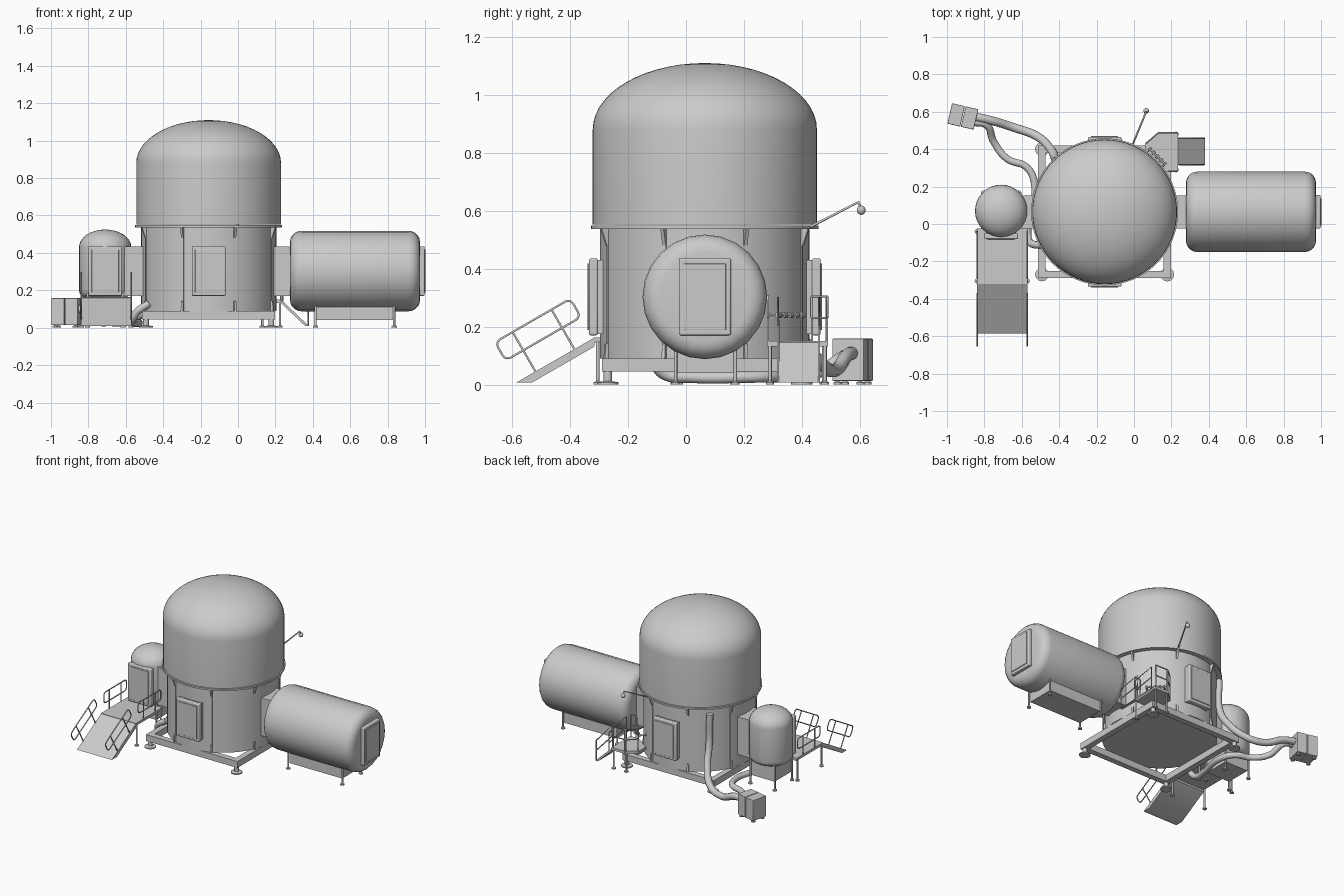
import bpy, bmesh
from math import sin, cos, pi, radians
from mathutils import Vector

if "Cube" in bpy.data.objects:
    bpy.data.objects.remove(bpy.data.objects["Cube"])

grey = bpy.data.materials.new("light grey")
grey.use_nodes = True
COLOUR = (0.6, 0.6, 0.6, 1)
grey.diffuse_color = COLOUR
grey.node_tree.nodes["Principled BSDF"].inputs["Base Color"].default_value = COLOUR

CX, CY = -0.157, 0.065      # main tank axis


def finish(name, data, loc=(0, 0, 0), rot=(0, 0, 0)):
    ob = bpy.data.objects.new(name, data)
    data.materials.append(grey)
    ob.location, ob.rotation_euler = loc, rot
    bpy.context.collection.objects.link(ob)
    return ob


def to_mesh(name, bm):
    bmesh.ops.recalc_face_normals(bm, faces=bm.faces)
    me = bpy.data.meshes.new(name)
    bm.to_mesh(me)
    bm.free()
    return me


def box(name, size, loc, rot=(0, 0, 0), bevel=0):
    bm = bmesh.new()
    bmesh.ops.create_cube(bm, size=1)
    bmesh.ops.scale(bm, vec=size, verts=bm.verts)
    ob = finish(name, to_mesh(name, bm), loc, rot)
    if bevel:
        mod = ob.modifiers.new("bevel", "BEVEL")
        mod.width, mod.segments = bevel, 3
    return ob


def span(name, x, y, z):
    """Box given by its extents."""
    ends = (x, y, z)
    return box(name, [b - a for a, b in ends], [(a + b) / 2 for a, b in ends])


def lathe(name, profile, loc, rot=(0, 0, 0), sides=48):
    """Revolve (radius, height) points about the local z axis."""
    bm = bmesh.new()
    vs = [bm.verts.new((r, 0, z)) for r, z in profile]
    edges = [bm.edges.new(p) for p in zip(vs, vs[1:])]
    bmesh.ops.spin(bm, geom=vs + edges, cent=(0, 0, 0), axis=(0, 0, 1),
                   angle=2 * pi, steps=sides)
    bmesh.ops.remove_doubles(bm, verts=bm.verts, dist=0.0002)
    return finish(name, to_mesh(name, bm), loc, rot)


def arc(r, z, a, b, start, end, n=8):
    """Elliptic arc of profile points, angles in degrees."""
    angles = [radians(start + (end - start) * i / n) for i in range(n + 1)]
    return [(r + a * cos(t), z + b * sin(t)) for t in angles]


def prism(name, points, z0, z1, loc=(0, 0, 0), rot=(0, 0, 0)):
    bm = bmesh.new()
    face = bm.faces.new([bm.verts.new((x, y, z0)) for x, y in points])
    new = bmesh.ops.extrude_face_region(bm, geom=[face])["geom"]
    bmesh.ops.translate(bm, vec=(0, 0, z1 - z0),
                        verts=[v for v in new if isinstance(v, bmesh.types.BMVert)])
    return finish(name, to_mesh(name, bm), loc, rot)


def tube(name, points, r, closed=False, smooth=False):
    cu = bpy.data.curves.new(name, "CURVE")
    cu.dimensions, cu.bevel_depth = "3D", r
    cu.bevel_resolution, cu.use_fill_caps = (3 if smooth else 1), True
    sp = cu.splines.new("BEZIER" if smooth else "POLY")
    pts = sp.bezier_points if smooth else sp.points
    pts.add(len(points) - 1)
    for p, co in zip(pts, points):
        if smooth:
            p.co, p.handle_left_type, p.handle_right_type = co, "AUTO", "AUTO"
        else:
            p.co = (*co, 1)
    sp.use_cyclic_u = closed
    return finish(name, cu)


def rail(name, origin, u, v, length, low, high, posts, c=0.02):
    """Rounded loop rail standing on posts; u runs along it, v points up."""
    o, u, v = Vector(origin), Vector(u).normalized(), Vector(v).normalized()
    ring = []
    for cu_, cv, start in ((length - c, high - c, 0), (c, high - c, 90),
                           (c, low + c, 180), (length - c, low + c, 270)):
        for p, q in arc(cu_, cv, c, c, start, start + 90, 3):
            ring.append(o + u * p + v * q)
    tube(name + "_loop", ring, 0.004, closed=True)
    for p in posts:
        tube(name + "_post", [o + u * p, o + u * p + v * high], 0.004)


def hatch(name, loc, angle):
    """Door surround with a raised rounded panel, facing the given angle."""
    n = Vector((cos(angle), sin(angle), 0))
    box(name + "_surround", (0.03, 0.18, 0.265), loc, (0, 0, angle), 0.006)
    panel = box(name + "_panel", (0.145, 0.23, 0.006), Vector(loc) + n * 0.017,
                (pi / 2, 0, angle + pi / 2))
    mod = panel.modifiers.new("corners", "BEVEL")
    mod.width, mod.segments, mod.affect = 0.002, 2, "EDGES"


def leg(name, x, y, top, r=0.006, foot=0.014):
    lathe(name, [(0, 0), (foot, 0), (foot, 0.008), (r, 0.012), (r, top), (0, top)],
          (x, y, 0), sides=12)


# Main tank: lower drum, wider upper shell with dome, and ring between them
lathe("lower_drum", [(0, 0.09), (0.362, 0.09), (0.362, 0.55), (0, 0.55)], (CX, CY, 0))
lathe("upper_shell", [(0, 0.552), (0.387, 0.552)]
      + arc(0, 0.88, 0.387, 0.23, 0, 90, 14), (CX, CY, 0), sides=64)
lathe("shell_ring", [(0.35, 0.537), (0.393, 0.537), (0.393, 0.549), (0.35, 0.549)],
      (CX, CY, 0), sides=64)

# Brackets round the drum
for i in range(8):
    a = radians(22.5 + 45 * i)
    for name, outline in (
            ("upper_bracket", [(0.355, 0.48), (0.368, 0.48), (0.388, 0.54), (0.355, 0.54)]),
            ("lower_bracket", [(0.355, 0.07), (0.378, 0.07), (0.372, 0.14), (0.355, 0.15)]),
            ("drum_rib", [(0.355, 0.14), (0.365, 0.14), (0.365, 0.5), (0.355, 0.5)])):
        prism(name, outline, -0.006, 0.006, (CX, CY, 0), (pi / 2, 0, a))

# Square base frame with levelling feet
for s in (-1, 1):
    box("frame_side_beam", (0.04, 0.71, 0.045), (CX + s * 0.335, CY, 0.0675))
    box("frame_cross_beam", (0.63, 0.04, 0.045), (CX, CY + s * 0.335, 0.0675))
    for t in (-1, 1):
        leg("frame_foot", CX + s * 0.335, CY + t * 0.335, 0.05, 0.015, 0.037)

# Hatches and passages
hatch("front_hatch", (CX, -0.32, 0.303), -pi / 2)
hatch("back_hatch", (CX, 0.45, 0.303), pi / 2)
hatch("end_hatch", (0.982, CY, 0.303), 0)
hatch("entry_hatch", (-0.71, -0.065, 0.303), -pi / 2)
span("left_passage", (0.17, 0.3), (-0.023, 0.153), (0.17, 0.435))
span("right_passage", (-0.64, -0.49), (-0.023, 0.153), (0.17, 0.435))
for y, s in ((-0.29, 1), (0.42, -1)):
    span("hatch_neck", (CX - 0.085, CX + 0.085), (y - 0.02, y + 0.02), (0.175, 0.43))

# Horizontal module on its cradle
lathe("side_module", [(0, 0)] + arc(0.155, 0.06, 0.06, 0.06, -90, 0, 5)
      + arc(0.155, 0.635, 0.06, 0.06, 0, 90, 5) + [(0, 0.695)],
      (0.278, CY, 0.303), (0, pi / 2, 0), sides=24)
span("module_cradle", (0.42, 0.83), (-0.03, 0.165), (0.04, 0.15))
for x in (0.415, 0.835):
    for y in (-0.036, 0.17):
        leg("cradle_leg", x, y, 0.15)

# Small upright entry module on its stand
lathe("entry_module", [(0, 0.16)] + arc(0.1, 0.2, 0.04, 0.04, -90, 0, 4)
      + arc(0, 0.43, 0.14, 0.095, 0, 90, 8), (-0.71, 0.07, 0), sides=32)
span("entry_neck", (-0.79, -0.63), (-0.06, 0.05), (0.175, 0.43))
span("entry_stand", (-0.8, -0.62), (-0.02, 0.16), (0.06, 0.19))
for x in (-0.805, -0.615):
    for y in (-0.025, 0.165):
        leg("stand_leg", x, y, 0.19)

# Entry platform, ramp and rails
span("entry_platform", (-0.84, -0.57), (-0.32, -0.025), (0.145, 0.163))
prism("entry_ramp", [(-0.585, 0.008), (-0.53, 0.008), (-0.315, 0.132), (-0.315, 0.163)],
      -0.84, -0.57, (0, 0, 0), (pi / 2, 0, pi / 2))
for x in (-0.838, -0.572):
    for y in (-0.305, -0.04):
        leg("platform_leg", x, y, 0.15)
    rail("platform_rail", (x, -0.29, 0.16), (0, 1, 0), (0, 0, 1), 0.25, 0.06, 0.135,
         (0.06, 0.19))
    rail("ramp_rail", (x, -0.58, 0.01), (0, cos(pi / 6), 0.5), (0, -0.5, cos(pi / 6)),
         0.3, 0.085, 0.158, (0.07, 0.225))

# Rear platform with ramp and rails
prism("rear_platform", [(0.06, 0.43), (0.13, 0.49), (0.235, 0.49), (0.235, 0.28),
                        (0.17, 0.28), (0.06, 0.36)], 0.132, 0.15)
prism("rear_ramp", [(0.23, 0.15), (0.38, 0.008), (0.36, 0.008), (0.23, 0.132)],
      -0.462, -0.315, (0, 0, 0), (pi / 2, 0, 0))
for start, end in (((0.065, 0.432), (0.13, 0.487)), ((0.13, 0.487), (0.232, 0.487)),
                   ((0.185, 0.283), (0.232, 0.283))):
    d = Vector((*end, 0)) - Vector((*start, 0))
    rail("rear_rail", (*start, 0.14), d, (0, 0, 1), d.length, 0.09, 0.165,
         (0.004, d.length - 0.004), 0.008)
for y in (0.318, 0.459):
    tube("rear_ramp_rail", [(0.375, y, 0.01), (0.375, y, 0.15), (0.24, y, 0.3),
                            (0.24, y, 0.14)], 0.004)
    tube("rear_ramp_midrail", [(0.375, y, 0.08), (0.24, y, 0.225)], 0.004)
for x, y in ((0.225, 0.29), (0.225, 0.48), (0.13, 0.475)):
    leg("rear_platform_leg", x, y, 0.14)

# Ribbed roller on the drum above the rear platform
for i in range(5):
    t = (i - 2) * 0.02
    lathe("roller_rib", [(0, -0.007), (0.011, -0.007), (0.011, 0.007), (0, 0.007)],
          (0.125 + t, 0.36 - t, 0.24), (pi / 2, 0, pi / 4), sides=10)
tube("roller_bar", [(0.08, 0.405, 0.24), (0.17, 0.315, 0.24)], 0.005)
for t in (-0.04, 0.04):
    tube("roller_arm", [(0.09 + t, 0.325 - t, 0.24), (0.125 + t, 0.36 - t, 0.24)], 0.004)

# Lamp on an arm
tube("lamp_arm", [(-0.005, 0.43, 0.545), (0.063, 0.595, 0.63), (0.065, 0.605, 0.605)], 0.005)
lathe("lamp", arc(0, 0.602, 0.015, 0.016, -90, 90, 8), (0.065, 0.605, 0), sides=16)

# Supply unit: two cabinets on small feet
tilt = radians(-13)
along, across = Vector((cos(tilt), sin(tilt), 0)), Vector((-sin(tilt), cos(tilt), 0))
unit = Vector((-0.915, 0.575, 0))
for s in (-1, 1):
    box("supply_cabinet", (0.07, 0.112, 0.145),
        unit + along * (s * 0.037) + Vector((0, 0, 0.086)), (0, 0, tilt), 0.003)
    for t in (-1, 1):
        foot = unit + along * (s * 0.055) + across * (t * 0.04)
        leg("supply_foot", foot.x, foot.y, 0.02)

# Hoses from the supply unit to the drum
tube("upper_hose", [(-0.86, 0.575, 0.11), (-0.77, 0.555, 0.1), (-0.64, 0.515, 0.05),
                    (-0.52, 0.47, 0.07), (-0.445, 0.4, 0.16), (-0.42, 0.345, 0.27),
                    (-0.42, 0.335, 0.5)], 0.023, smooth=True)
tube("lower_hose", [(-0.86, 0.545, 0.1), (-0.79, 0.53, 0.09), (-0.75, 0.44, 0.035),
                    (-0.68, 0.35, 0.028), (-0.57, 0.3, 0.028), (-0.53, 0.2, 0.026),
                    (-0.56, 0.02, 0.026), (-0.565, -0.08, 0.04), (-0.54, -0.108, 0.085),
                    (-0.475, -0.11, 0.13)], 0.02, smooth=True)

# Smooth the round parts, keeping sharp edges
bpy.ops.object.select_all(action="DESELECT")
for ob in bpy.context.scene.objects:
    if ob.type == "MESH" and grey.name in ob.data.materials:
        ob.select_set(True)
        bpy.context.view_layer.objects.active = ob
bpy.ops.object.shade_smooth_by_angle(angle=radians(35))
